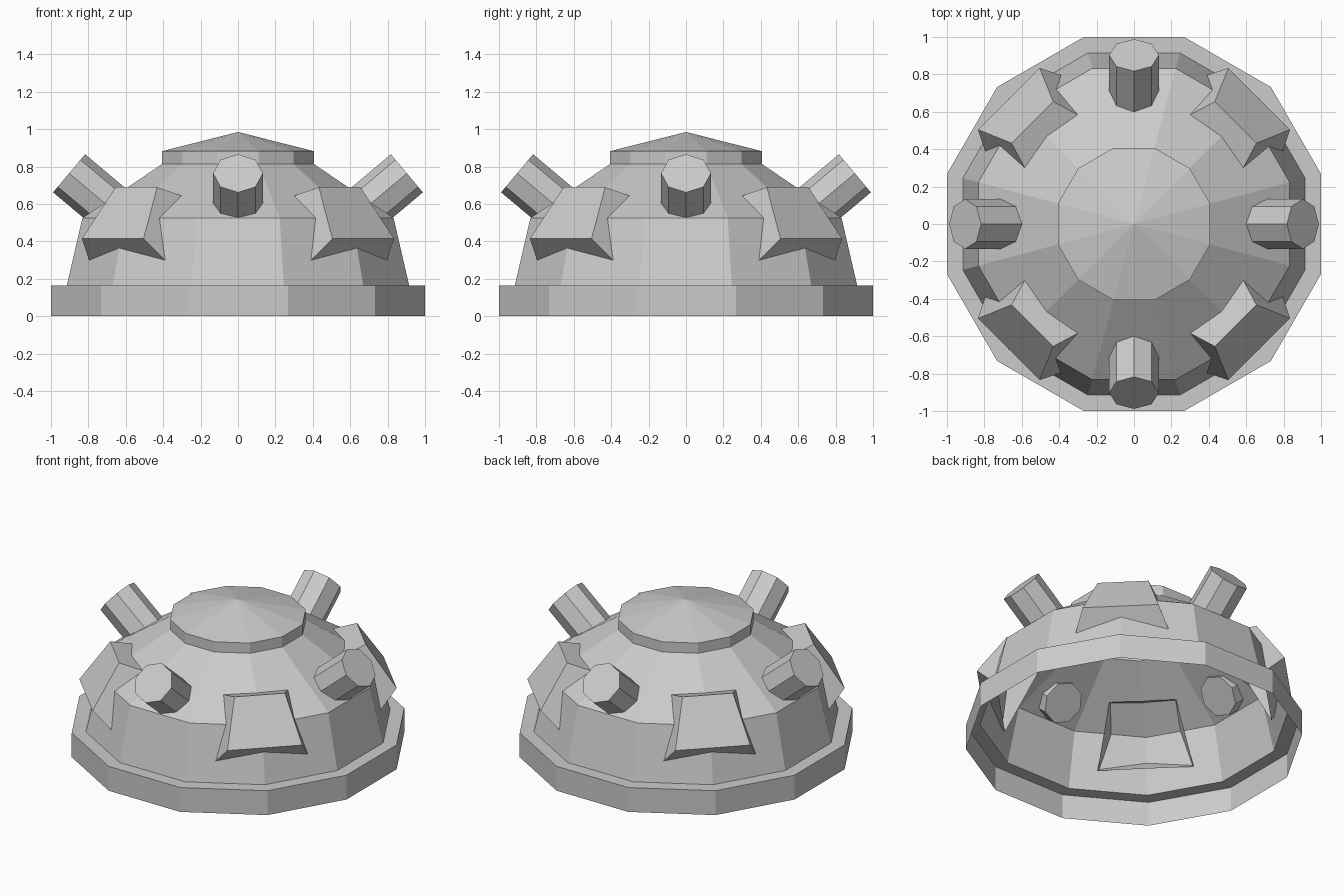
import bpy, bmesh
from math import cos, sin, pi, radians
from mathutils import Matrix, Vector

if "Cube" in bpy.data.objects:
    bpy.data.objects.remove(bpy.data.objects["Cube"])


def add_object(name, bm):
    bmesh.ops.recalc_face_normals(bm, faces=bm.faces)
    mesh = bpy.data.meshes.new(name)
    bm.to_mesh(mesh)
    bm.free()
    obj = bpy.data.objects.new(name, mesh)
    bpy.context.collection.objects.link(obj)
    return obj


# Dome shell: open-bottomed twelve-sided lathe, flats facing the axes
SIDES = 12
profile = [(1.0, 0.0), (1.0, 0.165), (0.915, 0.165), (0.832, 0.525),
           (0.407, 0.813), (0.407, 0.882)]   # apothem, height
bm = bmesh.new()
rings = []
for apothem, z in profile:
    r = apothem / cos(pi / SIDES)
    rings.append([bm.verts.new((r * cos((2 * i + 1) * pi / SIDES),
                                r * sin((2 * i + 1) * pi / SIDES), z))
                  for i in range(SIDES)])
for low, high in zip(rings, rings[1:]):
    for i in range(SIDES):
        j = (i + 1) % SIDES
        bm.faces.new((low[i], low[j], high[j], high[i]))
apex = bm.verts.new((0, 0, 0.985))
for i in range(SIDES):
    bm.faces.new((rings[-1][i], rings[-1][(i + 1) % SIDES], apex))
add_object("dome_shell", bm)

# Four octagonal pegs tilted up and outwards on the axes
axis = Vector((cos(radians(40)), 0, sin(radians(40))))
peg_end, peg_length = Vector((0.903, 0, 0.764)), 0.30
for k in range(4):
    bm = bmesh.new()
    bmesh.ops.create_cone(bm, cap_ends=True, segments=8, radius1=0.133,
                          radius2=0.133, depth=peg_length)
    bm.transform(Matrix.Rotation(k * pi / 2, 4, 'Z')
                 @ Matrix.Translation(peg_end - axis * peg_length / 2)
                 @ Matrix.Rotation(radians(50), 4, 'Y'))
    add_object(f"peg_{k + 1}", bm)

# Four flared hatch housings on the diagonals, open towards the inside
outer = [(0.768, -0.157, 0.69), (0.768, 0.157, 0.69),
         (0.947, 0.233, 0.415), (0.947, -0.233, 0.415)]
inner = [(0.608, -0.206, 0.638), (0.608, 0.206, 0.638),
         (0.820, 0.296, 0.280), (0.820, -0.296, 0.280)]
for k in range(4):
    bm = bmesh.new()
    o = [bm.verts.new(p) for p in outer]
    n = [bm.verts.new(p) for p in inner]
    bm.faces.new(o)
    for i in range(4):
        j = (i + 1) % 4
        bm.faces.new((o[i], n[i], n[j], o[j]))
    bm.transform(Matrix.Rotation(pi / 4 + k * pi / 2, 4, 'Z'))
    add_object(f"hatch_housing_{k + 1}", bm)
